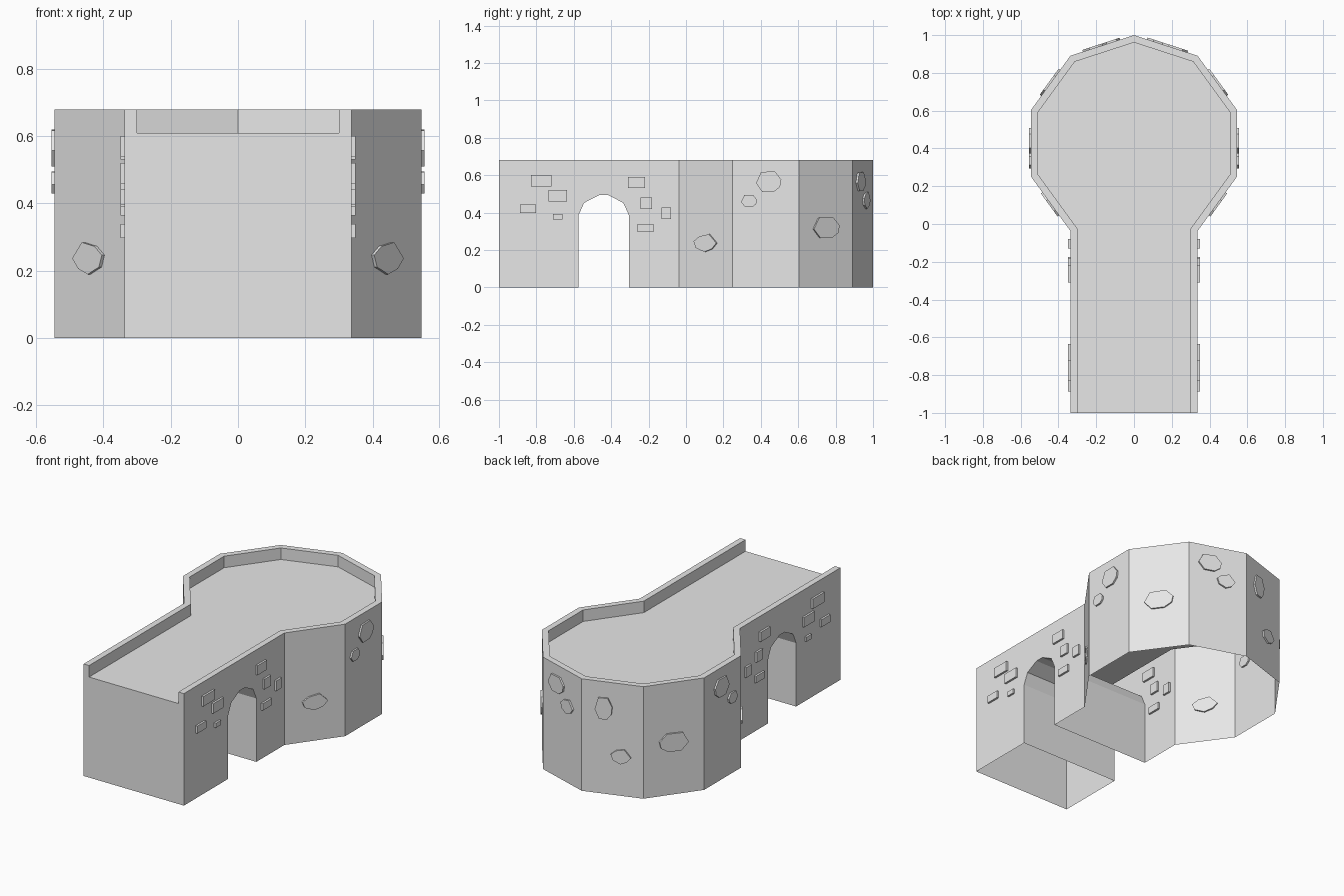
import bpy, bmesh
from math import cos, sin, radians
from mathutils import Vector

cube = bpy.data.objects.get("Cube")
if cube:
    bpy.data.objects.remove(cube)

stone = bpy.data.materials.new("grey stone")
stone.use_nodes = True
GREY = (0.8, 0.8, 0.8, 1)
stone.diffuse_color = GREY
stone.node_tree.nodes["Principled BSDF"].inputs["Base Color"].default_value = GREY

TOP, DECK, FRONT = 0.68, 0.61, -1.0
CY, RADIUS = 0.427, 0.573
APOTHEM = RADIUS * cos(radians(18))
HALF = RADIUS * cos(radians(54))


def finish(bm, name):
    mesh = bpy.data.meshes.new(name)
    bm.to_mesh(mesh)
    bm.free()
    mesh.materials.append(stone)
    obj = bpy.data.objects.new(name, mesh)
    bpy.context.collection.objects.link(obj)


def add_face(bm, points):
    return bm.faces.new([bm.verts.new(p) for p in points])


def keyhole(radius, half_width):
    """Open path: up one side of the bridge, round the tower, back again."""
    ring = [(radius * cos(radians(a)), CY + radius * sin(radians(a)))
            for a in range(-54, 235, 36)]
    (x0, y0), (x1, y1) = ring[0], ring[1]
    neck = y0 + (half_width - x0) * (y1 - y0) / (x1 - x0)
    ring[0], ring[-1] = (half_width, neck), (-half_width, neck)
    return [(half_width, FRONT)] + ring + [(-half_width, FRONT)]


outer = keyhole(RADIUS, HALF)
inner = keyhole(0.534, 0.3)

# Tower walls, open underneath
bm = bmesh.new()
for (ax, ay), (bx, by) in zip(outer[1:-2], outer[2:-1]):
    add_face(bm, [(ax, ay, 0), (bx, by, 0), (bx, by, TOP), (ax, ay, TOP)])
finish(bm, "tower_walls")

# Bridge side walls with an arched opening, and the front wall
arch = [(-0.575, 0), (-0.575, 0.385), (-0.545, 0.452), (-0.465, 0.493),
        (-0.415, 0.493), (-0.335, 0.452), (-0.305, 0.385), (-0.305, 0)]
neck_y = outer[1][1]
side = [(FRONT, 0)] + arch + [(neck_y, 0), (neck_y, TOP), (FRONT, TOP)]
bm = bmesh.new()
add_face(bm, [(HALF, y, z) for y, z in side])
add_face(bm, [(-HALF, y, z) for y, z in reversed(side)])
add_face(bm, [(-HALF, FRONT, 0), (HALF, FRONT, 0), (HALF, FRONT, DECK), (-HALF, FRONT, DECK)])
finish(bm, "bridge_walls")

# Tunnel lining
bm = bmesh.new()
for (ay, az), (by, bz) in zip(arch, arch[1:]):
    add_face(bm, [(HALF, ay, az), (-HALF, ay, az), (-HALF, by, bz), (HALF, by, bz)])
finish(bm, "tunnel_lining")

# Walkway deck
bm = bmesh.new()
add_face(bm, [(x, y, DECK) for x, y in inner])
finish(bm, "walkway_deck")

# Parapet: cap, inner faces and the two front ends
bm = bmesh.new()
for i in range(len(outer) - 1):
    a, b, c, d = outer[i], outer[i + 1], inner[i + 1], inner[i]
    add_face(bm, [(*p, TOP) for p in (a, b, c, d)])
    add_face(bm, [(*d, DECK), (*d, TOP), (*c, TOP), (*c, DECK)])
for s in (1, -1):
    end = [(s * 0.3, FRONT, DECK), (s * HALF, FRONT, DECK),
           (s * HALF, FRONT, TOP), (s * 0.3, FRONT, TOP)]
    add_face(bm, end[::s])
finish(bm, "parapet")


def add_slab(bm, centre, along, normal, shape, width, height, depth):
    """Flat stone straddling a wall: shape is an outline in -1..1."""
    up = Vector((0, 0, 1))
    pts = [centre + along * (u * width / 2) + up * (v * height / 2) for u, v in shape]
    front = [bm.verts.new(p + normal * depth) for p in pts]
    back = [bm.verts.new(p - normal * depth) for p in pts]
    bm.faces.new(front)
    bm.faces.new(back[::-1])
    for i in range(len(pts)):
        j = (i + 1) % len(pts)
        bm.faces.new([front[i], back[i], back[j], front[j]])


# Rectangular bricks round the arch: y, z, width, height
SQUARE = [(-1, -1), (1, -1), (1, 1), (-1, 1)]
bricks = [(-0.775, 0.57, 0.11, 0.06), (-0.685, 0.49, 0.1, 0.06),
          (-0.845, 0.42, 0.085, 0.045), (-0.685, 0.378, 0.05, 0.028),
          (-0.265, 0.56, 0.09, 0.058), (-0.212, 0.45, 0.06, 0.062),
          (-0.105, 0.397, 0.052, 0.062), (-0.217, 0.318, 0.085, 0.042)]
for s, name in ((1, "left_bricks"), (-1, "right_bricks")):
    bm = bmesh.new()
    for y, z, w, h in bricks:
        add_slab(bm, Vector((s * HALF, y, z)), Vector((0, s, 0)), Vector((s, 0, 0)),
                 SQUARE, w, h, 0.012)
    finish(bm, name)

# Rounded stones on the tower: wall angle, offset along wall, z, width, height, outline
LUMP = [(-1, 0.2), (-0.8, -0.55), (-0.05, -1), (0.6, -0.65), (1, 0), (0.35, 1), (-0.5, 0.75)]
SLATE = [(-1, -0.15), (-0.5, -1), (0.4, -1), (0.9, -0.5), (1, 0.2), (0.5, 1), (-0.6, 0.95)]
paired = [(-36, 0, 0.237, 0.15, 0.095, LUMP), (0, 0.015, 0.565, 0.135, 0.11, SLATE),
          (0, -0.09, 0.462, 0.085, 0.065, SLATE), (36, 0, 0.32, 0.17, 0.11, SLATE)]
single = [(72, -0.05, 0.566, 0.14, 0.1, SLATE), (72, 0.05, 0.465, 0.11, 0.09, LUMP),
          (108, -0.05, 0.52, 0.1, 0.13, SLATE), (108, 0.05, 0.24, 0.115, 0.09, LUMP)]


def tower_stone(bm, angle, offset, z, width, height, shape, mirror=1):
    c, s = cos(radians(angle)), sin(radians(angle))
    normal, along = Vector((mirror * c, s, 0)), Vector((-mirror * s, c, 0))
    centre = Vector((0, CY, z)) + normal * APOTHEM + along * offset
    add_slab(bm, centre, along, normal, shape, width, height, 0.01)


bm = bmesh.new()
for item in paired:
    tower_stone(bm, *item)
    tower_stone(bm, *item, mirror=-1)
for item in single:
    tower_stone(bm, *item)
bmesh.ops.recalc_face_normals(bm, faces=bm.faces)
finish(bm, "tower_stones")
